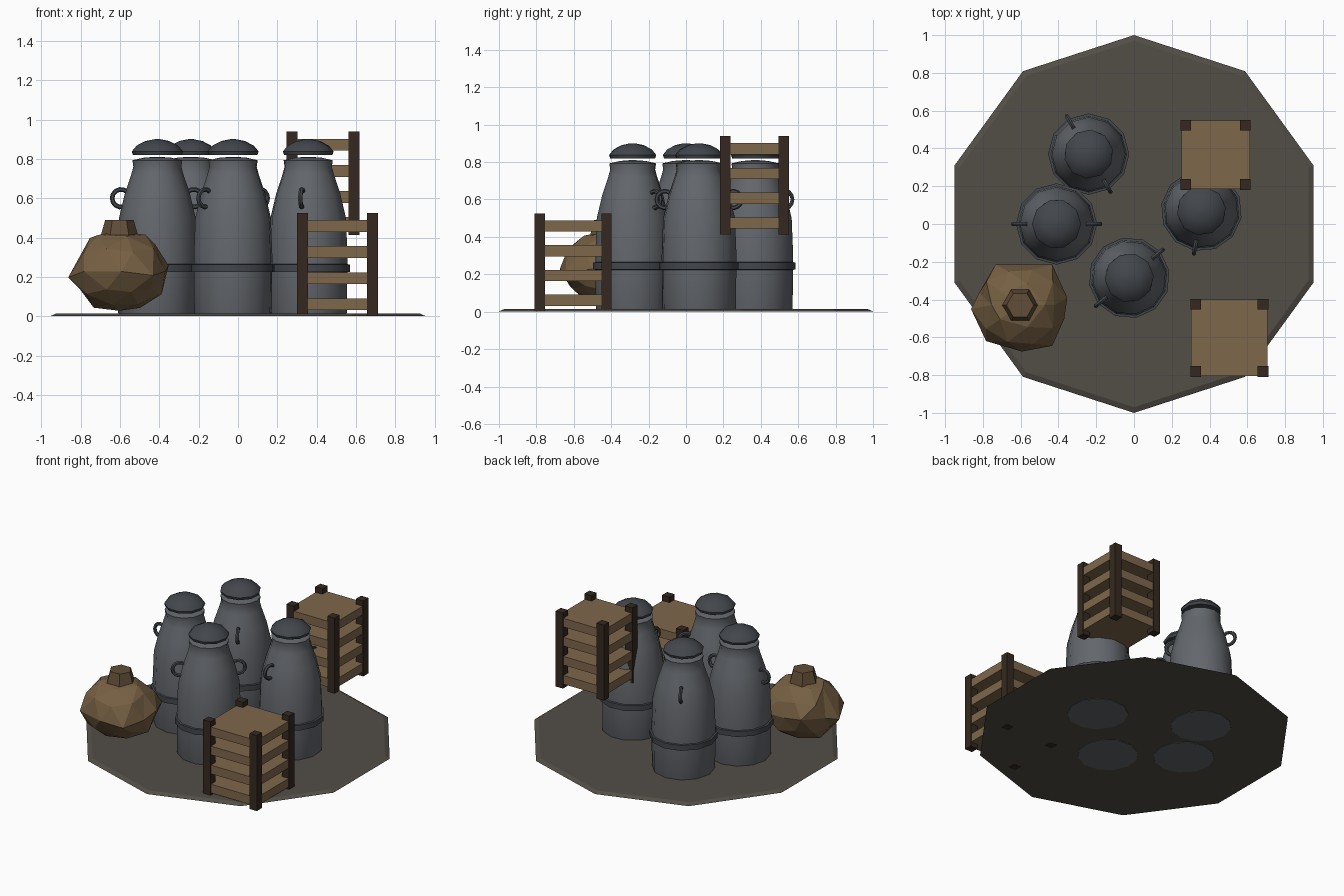
import bpy, bmesh, math, random
from mathutils import Vector, Matrix

if "Cube" in bpy.data.objects:
    bpy.data.objects.remove(bpy.data.objects["Cube"])

random.seed(4)


def mat(name, r, g, b):
    m = bpy.data.materials.new(name)
    m.diffuse_color = (r, g, b, 1)
    m.use_nodes = True
    m.node_tree.nodes["Principled BSDF"].inputs["Base Color"].default_value = m.diffuse_color
    return m


STEEL = mat("steel", 0.125, 0.135, 0.15)
DARK_STEEL = mat("dark_steel", 0.055, 0.062, 0.072)
WOOD = mat("wood", 0.21, 0.135, 0.07)
DARK_WOOD = mat("dark_wood", 0.035, 0.022, 0.014)
CLOTH = mat("cloth", 0.18, 0.115, 0.055)
DARK_CLOTH = mat("dark_cloth", 0.12, 0.075, 0.038)
EARTH = mat("earth", 0.085, 0.075, 0.062)


def finish(name, bm, material, loc=(0, 0, 0), rot=0.0, smooth=False):
    bmesh.ops.recalc_face_normals(bm, faces=bm.faces)
    me = bpy.data.meshes.new(name)
    bm.to_mesh(me)
    bm.free()
    me.materials.append(material)
    ob = bpy.data.objects.new(name, me)
    ob.location = loc
    ob.rotation_euler.z = rot
    bpy.context.collection.objects.link(ob)
    if smooth:
        bpy.ops.object.select_all(action='DESELECT')
        ob.select_set(True)
        bpy.context.view_layer.objects.active = ob
        bpy.ops.object.shade_smooth_by_angle(angle=math.radians(35))
    return ob


def lathe(profile, sides, phase=0.0, closed=False):
    """Revolve (radius, height) points about z, capping open ends."""
    bm = bmesh.new()
    rings = []
    for r, z in profile:
        rings.append([bm.verts.new((r * math.cos(a), r * math.sin(a), z))
                      for a in (phase + math.tau * i / sides for i in range(sides))])
    pairs = list(zip(rings, rings[1:]))
    if closed:
        pairs.append((rings[-1], rings[0]))
    for lo, hi in pairs:
        for i in range(sides):
            j = (i + 1) % sides
            bm.faces.new((lo[i], lo[j], hi[j], hi[i]))
    if not closed:
        bm.faces.new(rings[0][::-1])
        bm.faces.new(rings[-1])
    return bm


def box(name, size, loc, material):
    bm = bmesh.new()
    bmesh.ops.create_cube(bm, size=1, matrix=Matrix.Diagonal((*size, 1)))
    return finish(name, bm, material, loc)


def handle(side):
    """Bent rod bulging away from the can shoulder."""
    bm = bmesh.new()
    rings = []
    for k in range(11):
        a = math.radians(-135 + 27 * k)
        ring = []
        for i in range(6):
            b = math.tau * i / 6
            r = 0.045 + 0.012 * math.cos(b)
            ring.append(bm.verts.new((side * (0.185 + r * math.cos(a)),
                                      0.012 * math.sin(b), 0.6 + r * math.sin(a))))
        rings.append(ring)
    for lo, hi in zip(rings, rings[1:]):
        for i in range(6):
            j = (i + 1) % 6
            bm.faces.new((lo[i], lo[j], hi[j], hi[i]))
    bm.faces.new(rings[0])
    bm.faces.new(rings[-1])
    return bm


# Ten-sided ground slab with a small bevelled rim
finish("ground_slab", lathe([(1.0, 0.002), (0.97, 0.015)], 10, math.pi / 2), EARTH)

# Four milk cans: body, band, floating lid, two handles
BODY = [(0.192, 0.0), (0.2, 0.02), (0.203, 0.3), (0.195, 0.5), (0.165, 0.625),
        (0.133, 0.72), (0.122, 0.76), (0.127, 0.793), (0.07, 0.806), (0.02, 0.81)]
BAND = [(0.19, 0.222), (0.215, 0.226), (0.215, 0.263), (0.19, 0.267)]
LID = [(0.124, 0.82), (0.13, 0.838), (0.105, 0.868), (0.06, 0.891), (0.015, 0.9)]
for n, (x, y, deg) in enumerate([(-0.41, 0.0, 0), (-0.025, -0.285, 40),
                                 (0.357, 0.07, 80), (-0.24, 0.37, 120)], 1):
    place = dict(loc=(x, y, 0), rot=math.radians(deg), smooth=True)
    finish(f"can_body_{n}", lathe(BODY, 12), STEEL, **place)
    finish(f"can_band_{n}", lathe(BAND, 12, closed=True), DARK_STEEL, **place)
    finish(f"can_lid_{n}", lathe(LID, 10), DARK_STEEL, **place)
    for side in (-1, 1):
        finish(f"can_handle_{n}_{'left' if side < 0 else 'right'}",
               handle(side), DARK_STEEL, **place)

# Two crates: four stacked boards between corner posts
for n, (cx, cy, z0, half) in enumerate([(0.505, -0.603, 0.0, 0.206),
                                        (0.432, 0.366, 0.413, 0.185)], 1):
    for k in range(4):
        box(f"crate_{n}_board_{k + 1}", (half * 2 - 0.008, half * 2 - 0.008, 0.06),
            (cx, cy, z0 + 0.061 + 0.1325 * k), WOOD)
    for sx in (-1, 1):
        for sy in (-1, 1):
            d = half - 0.028
            box(f"crate_{n}_post", (0.056, 0.056, 0.525),
                (cx + sx * d, cy + sy * d, z0 + 0.2635), DARK_WOOD)

# Lumpy faceted sack, with a few corners pulled out to the outline
bm = bmesh.new()
bmesh.ops.create_icosphere(bm, subdivisions=2, radius=1)
for v in bm.verts:
    s = random.uniform(0.93, 1.07)
    v.co = Vector((v.co.x * 0.238 * s, v.co.y * 0.228 * s, v.co.z * 0.208 * s))
free = list(bm.verts)
for target in [(0.25, 0.04, 0.03), (-0.26, -0.02, -0.03), (-0.13, 0.215, 0.02),
               (0.17, 0.215, 0), (0.17, -0.215, -0.02), (0.01, -0.245, 0),
               (-0.18, -0.19, 0), (-0.15, 0, 0.17), (0.18, 0, 0.14)]:
    t = Vector(target)
    v = min(free, key=lambda q: (q.co - t).length)
    v.co = t
    free.remove(v)
finish("sack_body", bm, CLOTH, (-0.603, -0.43, 0.228))

# Tied neck of the sack
finish("sack_neck", lathe([(0.105, 0.37), (0.095, 0.41), (0.072, 0.49)], 6),
       DARK_CLOTH, (-0.603, -0.43, 0))
